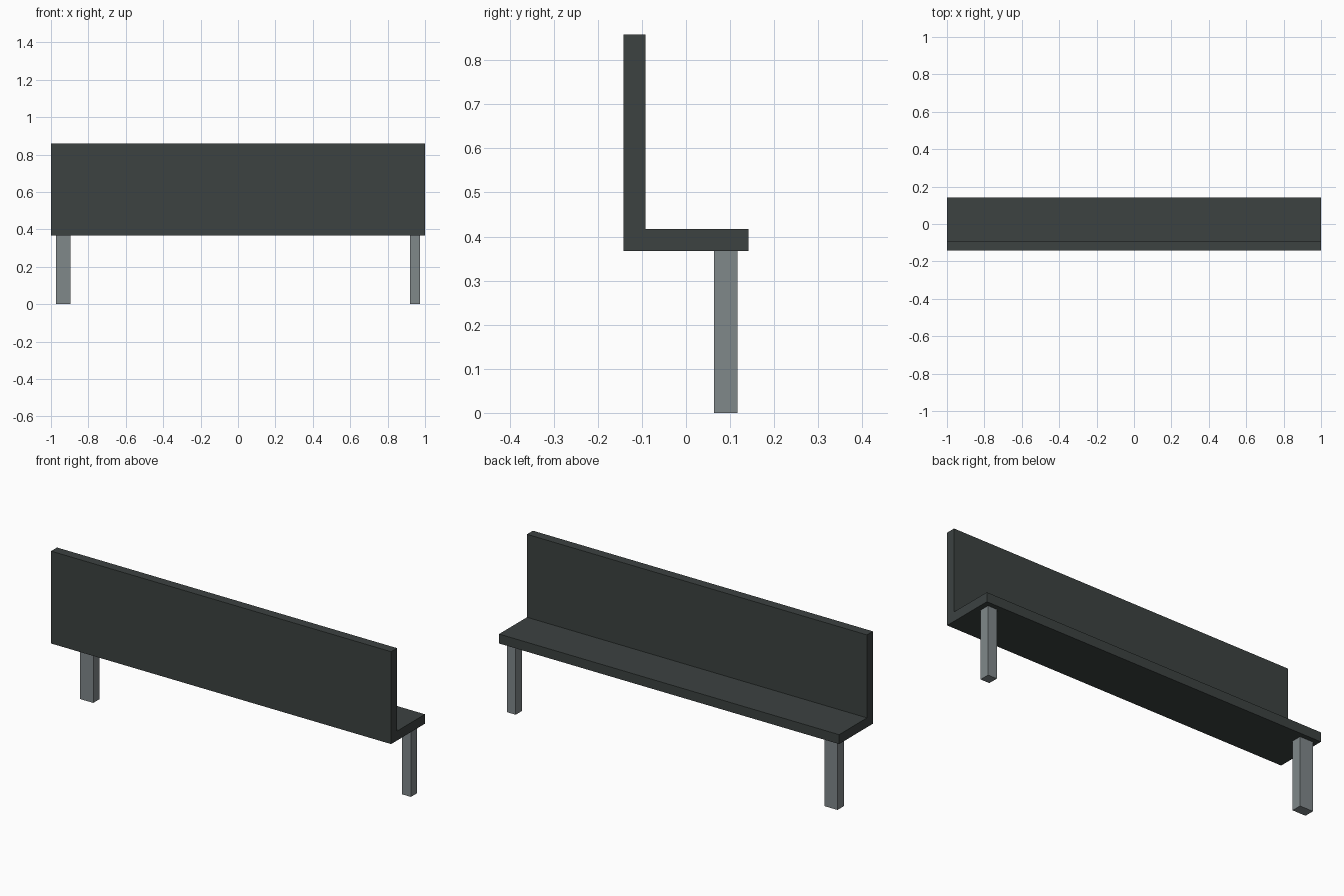
import bpy
import bmesh
from mathutils import Vector

cube = bpy.data.objects.get("Cube")
if cube:
    bpy.data.objects.remove(cube, do_unlink=True)


def make_material(name, rgb):
    mat = bpy.data.materials.new(name)
    mat.use_nodes = True
    color = (*rgb, 1.0)
    mat.diffuse_color = color
    mat.node_tree.nodes["Principled BSDF"].inputs["Base Color"].default_value = color
    return mat


def extrude_profile(name, points, direction, mat):
    """Solid prism: a closed outline swept along a straight direction."""
    bm = bmesh.new()
    face = bm.faces.new([bm.verts.new(p) for p in points])
    sweep = bmesh.ops.extrude_face_region(bm, geom=[face], use_keep_orig=True)
    moved = [g for g in sweep["geom"] if isinstance(g, bmesh.types.BMVert)]
    bmesh.ops.translate(bm, verts=moved, vec=Vector(direction))
    bmesh.ops.recalc_face_normals(bm, faces=bm.faces)
    mesh = bpy.data.meshes.new(name)
    bm.to_mesh(mesh)
    bm.free()
    mesh.materials.append(mat)
    obj = bpy.data.objects.new(name, mesh)
    bpy.context.collection.objects.link(obj)
    return obj


charcoal = make_material("charcoal", (0.045, 0.054, 0.053))
grey_metal = make_material("grey metal", (0.216, 0.246, 0.254))

# Seat and backrest: one L-shaped section running the full length
half_depth, thick = 0.142, 0.05
seat_bottom, back_top = 0.367, 0.858
seat_top = seat_bottom + thick
back_inner = -half_depth + thick
section = [
    (-half_depth, seat_bottom), (half_depth, seat_bottom),
    (half_depth, seat_top), (back_inner, seat_top),
    (back_inner, back_top), (-half_depth, back_top),
]
extrude_profile("seat_and_backrest", [(-1, y, z) for y, z in section],
                (2, 0, 0), charcoal)

# Legs: two square posts under the open edge of the seat, one slightly wider
y0, y1 = 0.064, 0.117
for name, x0, x1 in (("right_leg", -0.973, -0.896), ("left_leg", 0.92, 0.972)):
    foot = [(x0, y0, 0), (x1, y0, 0), (x1, y1, 0), (x0, y1, 0)]
    extrude_profile(name, foot, (0, 0, seat_bottom), grey_metal)
